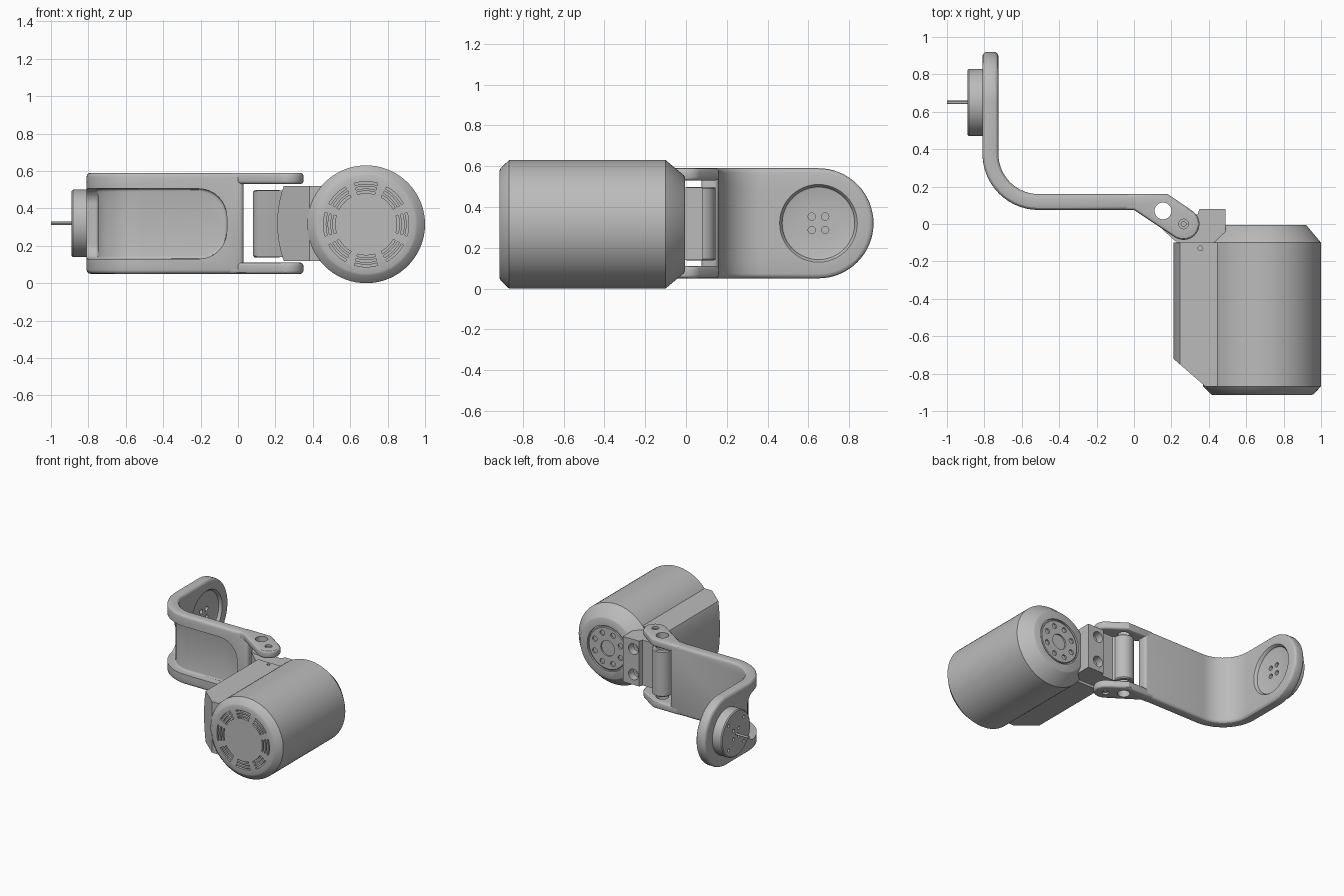
import bpy, bmesh, math
from math import sin, cos, radians, pi
from mathutils import Vector

if "Cube" in bpy.data.objects:
    bpy.data.objects.remove(bpy.data.objects["Cube"])

grey = bpy.data.materials.new("machined grey")
grey.use_nodes = True
grey.diffuse_color = (0.5, 0.5, 0.5, 1)
grey.node_tree.nodes["Principled BSDF"].inputs["Base Color"].default_value = (0.5, 0.5, 0.5, 1)


def arc(cx, cy, r, a0, a1, n=12):
    steps = [radians(a0 + (a1 - a0) * i / n) for i in range(n + 1)]
    return [(cx + r * cos(a), cy + r * sin(a)) for a in steps]


def place(a, b, h, axis):
    return {"x": (h, a, b), "y": (a, h, b), "z": (a, b, h)}[axis]


def solid(name, rings, axis, bevel=0):
    """Closed solid through a stack of equal-length rings: [(points, height), ...]"""
    bm = bmesh.new()
    loops = [[bm.verts.new(place(a, b, h, axis)) for a, b in pts] for pts, h in rings]
    for lo, hi in zip(loops, loops[1:]):
        for i in range(len(lo)):
            j = (i + 1) % len(lo)
            bm.faces.new((lo[i], lo[j], hi[j], hi[i]))
    bm.faces.new(loops[0])
    bm.faces.new(loops[-1])
    bmesh.ops.recalc_face_normals(bm, faces=bm.faces)
    mesh = bpy.data.meshes.new(name)
    bm.to_mesh(mesh)
    bm.free()
    mesh.materials.append(grey)
    obj = bpy.data.objects.new(name, mesh)
    bpy.context.collection.objects.link(obj)
    if bevel:
        mod = obj.modifiers.new("soft edges", "BEVEL")
        mod.width, mod.segments, mod.angle_limit = bevel, 3, radians(40)
        bake(obj)
    return obj


def prism(name, pts, lo, hi, axis, bevel=0):
    return solid(name, [(pts, lo), (pts, hi)], axis, bevel)


def lathe(name, center, profile, axis, n=32):
    ring = lambda r: arc(*center, r, 0, 360, n)[:-1]
    return solid(name, [(ring(r), h) for r, h in profile], axis)


def bake(obj):
    graph = bpy.context.evaluated_depsgraph_get()
    old = obj.data
    obj.data = bpy.data.meshes.new_from_object(obj.evaluated_get(graph))
    obj.modifiers.clear()
    bpy.data.meshes.remove(old)


def combine(obj, others, operation="DIFFERENCE"):
    for other in others:
        mod = obj.modifiers.new("combine", "BOOLEAN")
        mod.operation, mod.object, mod.solver = operation, other, "EXACT"
    bake(obj)
    for other in others:
        bpy.data.objects.remove(other)


def hole(center, r, lo, hi, axis, n=20):
    return lathe("hole cutter", center, [(r, lo), (r, hi)], axis, n)


# Bent arm: made straight, then curled round its corner
MID, THICK0, THICK1 = 0.32, 0.075, 0.16
BEND_X, BEND_R = -0.51, 0.30
BEND_LEN = BEND_R * pi / 2
PAD_X = -1.256
arm = prism("bent_arm", [(0.03, 0.05), (0.03, 0.59)] + arc(PAD_X, MID, 0.27, 90, 270, 32),
            THICK0, THICK1, "y", 0.022)
pocket = (arc(-0.21, 0.355, 0.15, 0, 90) + arc(-0.92, 0.425, 0.08, 90, 180)
          + arc(-0.92, 0.21, 0.08, 180, 270) + arc(-0.21, 0.28, 0.15, 270, 360))
cutters = [prism("pocket cutter", pocket, 0, 0.135, "y", 0.015),
           lathe("pad recess cutter", (PAD_X, MID),
                 [(0.17, 0.135), (0.178, 0.138), (0.182, 0.15), (0.195, 0.165)], "y", 48)]
cutters += [hole((PAD_X + sx * 0.033, MID + sz * 0.033), 0.018, 0.10, 0.15, "y")
            for sx in (-1, 1) for sz in (-1, 1)]
combine(arm, cutters)

bm = bmesh.new()
bm.from_mesh(arm.data)
bmesh.ops.triangulate(bm, faces=bm.faces)
CUTS = 14
for i in range(CUTS + 1):
    bmesh.ops.bisect_plane(bm, geom=bm.verts[:] + bm.edges[:] + bm.faces[:], dist=1e-5,
                           plane_co=(BEND_X - BEND_LEN * i / CUTS, 0, 0), plane_no=(1, 0, 0))
for v in bm.verts:
    run = BEND_X - v.co.x
    if run > 0:
        a = min(run / BEND_R, pi / 2)
        radius = BEND_R + THICK0 - v.co.y
        v.co.x = BEND_X - radius * sin(a)
        v.co.y = THICK0 + BEND_R - radius * cos(a) + max(0, run - BEND_LEN)
bm.to_mesh(arm.data)
bm.free()

# Fork prongs reaching to the hinge
PIVOT, SCREW = (0.155, 0.07), (0.265, 0.0)
prong_plan = ([(-0.05, THICK0), (-0.05, THICK1), (0.18, THICK1)]
              + arc(*SCREW, 0.085, 50, -120, 16) + [(0.0, THICK0)])
for name, lo, hi, face in (("lower_prong", 0.05, 0.11, 0.05), ("upper_prong", 0.53, 0.59, 0.59)):
    prong = prism(name, prong_plan, lo, hi, "z", 0.016)
    combine(prong, [hole(PIVOT, 0.045, lo - 0.1, hi + 0.1, "z", 32),
                    hole(SCREW, 0.026, face - 0.015, face + 0.015, "z"),
                    hole(SCREW, 0.013, face - 0.035, face + 0.035, "z")])

# Hinge link between fork and motor
link = prism("hinge_link", [(0.155, 0.145), (0.24, 0.05), (0.34, 0.05), (0.35, 0.08), (0.49, 0.08),
                            (0.49, -0.11), (0.24, -0.11), (0.1, 0.02)], 0.14, 0.495, "z")
combine(link, [lathe("barrel", PIVOT, [(0.067, 0.138), (0.075, 0.146), (0.075, 0.49),
                                       (0.067, 0.497)], "z", 40)], "UNION")
cutters = [hole(PIVOT, 0.045, 0, 0.7, "z", 32)]
for z in (0.22, 0.42):
    cutters += [hole((0.40, z), 0.042, 0.02, 0.2, "y", 24), hole((0.40, z), 0.02, -0.03, 0.1, "y")]
combine(link, cutters)

# Motor housing
MOTOR = (0.685, 0.315)
motor = lathe("motor_housing", MOTOR, [(0.262, -0.915), (0.275, -0.91), (0.315, -0.868),
                                       (0.315, -0.10), (0.24, -0.01), (0.23, -0.005)], "y", 72)
vents = []
for group in range(8):
    for r in (0.172, 0.197, 0.222):
        mid = group * 45
        slot = arc(*MOTOR, r + 0.006, mid - 16, mid + 16, 8) + arc(*MOTOR, r - 0.006, mid + 16, mid - 16, 8)
        vents.append(prism("vent cutter", slot, -0.95, -0.895, "y"))
combine(motor, vents)
combine(motor, [hole(MOTOR, 0.175, -0.02, 0.05, "y", 48)])

# Output plate with bolt circle
plate = lathe("output_plate", MOTOR, [(0.165, -0.05), (0.165, -0.012), (0.16, -0.008)], "y", 48)
bolts = [hole(p, 0.02, -0.035, 0.05, "y", 16) for p in arc(*MOTOR, 0.12, 22.5, 337.5, 7)]
combine(plate, bolts + [hole(MOTOR, 0.06, -0.03, 0.05, "y", 32), hole(MOTOR, 0.032, -0.045, 0.05, "y")])

# Side box of the motor, bowed on its outer side and cut slantwise at the front
side = [(0.60, 0.12), (0.60, 0.52), (0.245, 0.52)] + arc(0.81, 0.32, 0.6, 161.5, 198.5, 14) + [(0.245, 0.12)]
box = prism("motor_side_box", side, -0.87, -0.10, "y")
slant = prism("slant cutter", [(0.15, -0.668), (0.21, -0.72), (0.47, -0.945), (0.15, -0.945)], 0, 0.7, "z")
combine(box, [slant, hole((0.355, -0.13), 0.013, 0.49, 0.6, "z", 16)])

# Mounting disc and cable
DISC = (0.65, MID)
disc = lathe("mounting_disc", DISC, [(0.172, -0.89), (0.18, -0.883), (0.18, -0.80)], "x", 64)
combine(disc, [hole(p, 0.012, -0.95, -0.86, "x", 14) for p in arc(*DISC, 0.135, 45, 315, 3)]
        + [hole((DISC[0] + a * 0.033, MID + b * 0.033), 0.012, -0.95, -0.87, "x", 14)
           for a in (-1, 1) for b in (-1, 1)])
lathe("cable", DISC, [(0.009, -1.0), (0.009, -0.85)], "x", 12)

# Smooth shading with sharp edges kept
bpy.ops.object.select_all(action="DESELECT")
for obj in bpy.context.collection.objects:
    if obj.type == "MESH" and grey.name in obj.data.materials:
        obj.select_set(True)
        bpy.context.view_layer.objects.active = obj
bpy.ops.object.shade_smooth_by_angle(angle=radians(30))
